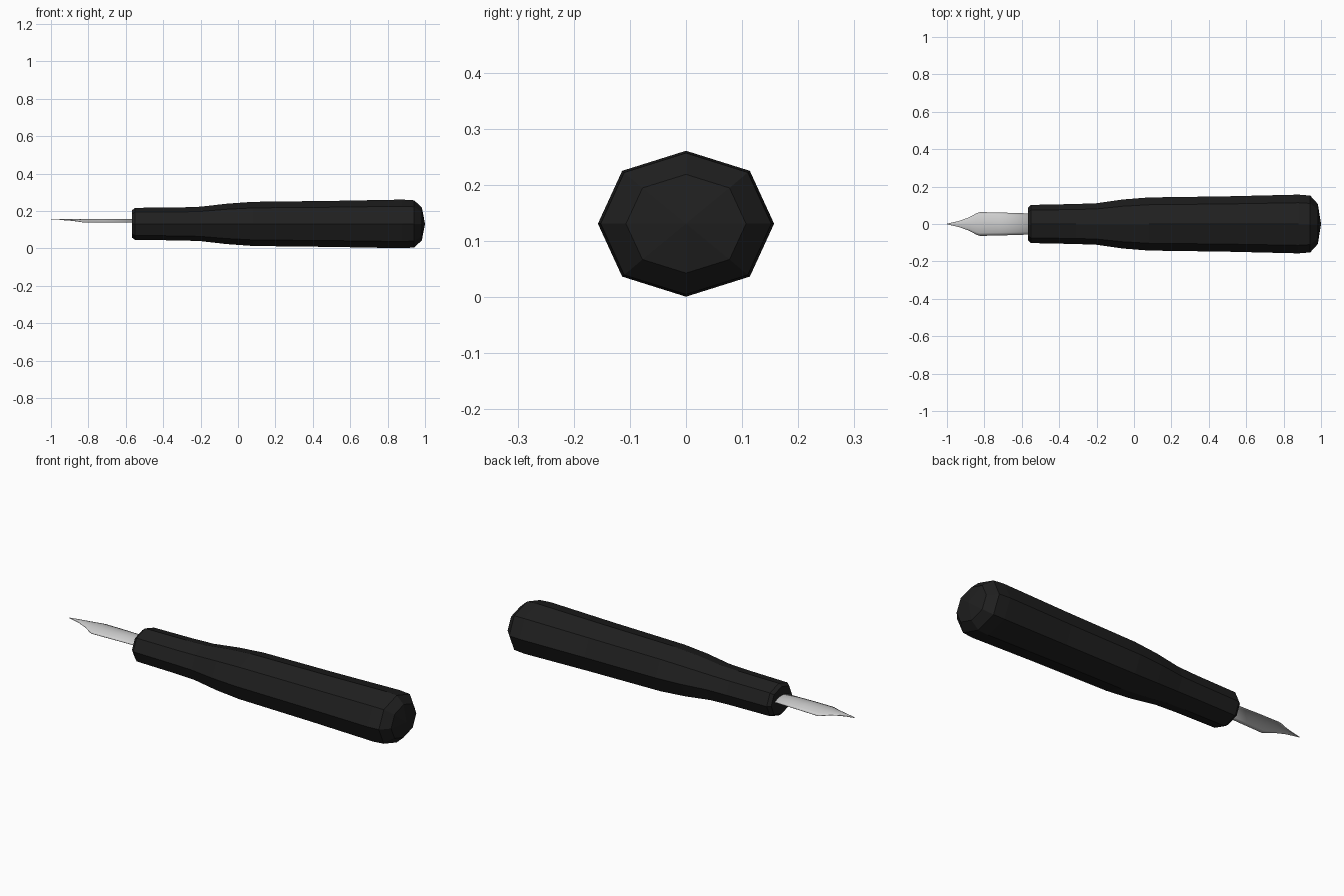
import bpy, bmesh, math

if "Cube" in bpy.data.objects:
    bpy.data.objects.remove(bpy.data.objects["Cube"])

def material(name, c):
    m = bpy.data.materials.new(name)
    m.diffuse_color = (c[0], c[1], c[2], 1)
    m.use_nodes = True
    m.node_tree.nodes["Principled BSDF"].inputs["Base Color"].default_value = m.diffuse_color
    return m

black = material("black handle", (0.014, 0.014, 0.014))
steel = material("steel", (0.62, 0.62, 0.62))

def make_object(name, bm, mat):
    bmesh.ops.recalc_face_normals(bm, faces=bm.faces[:])
    me = bpy.data.meshes.new(name)
    bm.to_mesh(me)
    bm.free()
    me.materials.append(mat)
    ob = bpy.data.objects.new(name, me)
    bpy.context.collection.objects.link(ob)
    return ob

# Faceted handle: eight-sided rings (x, half width, half height) along x
rings = [(-0.567, 0.088, 0.073), (-0.55, 0.102, 0.086), (-0.31, 0.107, 0.088),
         (-0.2, 0.111, 0.092), (-0.06, 0.131, 0.108), (0.08, 0.142, 0.118),
         (0.5, 0.148, 0.123), (0.88, 0.157, 0.13), (0.942, 0.152, 0.126),
         (0.983, 0.107, 0.088)]
bm = bmesh.new()
loops = []
for x, hy, hz in rings:
    loop = []
    for i in range(8):
        a = i * math.pi / 4
        k = 1.025 if i % 2 else 1.0
        loop.append(bm.verts.new((x, hy * k * math.cos(a), 0.131 + hz * k * math.sin(a))))
    loops.append(loop)
for a, b in zip(loops, loops[1:]):
    for i in range(8):
        j = (i + 1) % 8
        bm.faces.new((a[i], a[j], b[j], b[i]))
# Flat front, slightly pointed butt
bm.faces.new(loops[0])
pole = bm.verts.new((1.0, 0, 0.131))
for i in range(8):
    bm.faces.new((loops[-1][i], loops[-1][(i + 1) % 8], pole))
make_object("handle", bm, black)

# Thin arched blade: (x, half width, edge height, arch rise)
profile = [(-0.5, 0.054, 0.141, 0.014), (-0.72, 0.061, 0.141, 0.014),
           (-0.825, 0.063, 0.140, 0.015), (-0.84, 0.058, 0.142, 0.013),
           (-0.88, 0.036, 0.148, 0.007), (-0.93, 0.018, 0.152, 0.003),
           (-0.97, 0.008, 0.153, 0.001), (-1.0, 0.001, 0.153, 0.0)]
N = 8
bm = bmesh.new()
rows = []
for x, hw, z, rise in profile:
    row = []
    for i in range(N + 1):
        t = 2 * i / N - 1
        row.append(bm.verts.new((x, hw * t, z + rise * (1 - t * t))))
    rows.append(row)
for a, b in zip(rows, rows[1:]):
    for i in range(N):
        bm.faces.new((a[i], a[i + 1], b[i + 1], b[i]))
blade = make_object("blade", bm, steel)
for p in blade.data.polygons:
    p.use_smooth = True
sol = blade.modifiers.new("thickness", 'SOLIDIFY')
sol.thickness = 0.003
sol.offset = 0
bpy.context.view_layer.objects.active = blade
blade.select_set(True)
bpy.ops.object.shade_smooth_by_angle(angle=math.radians(35))
